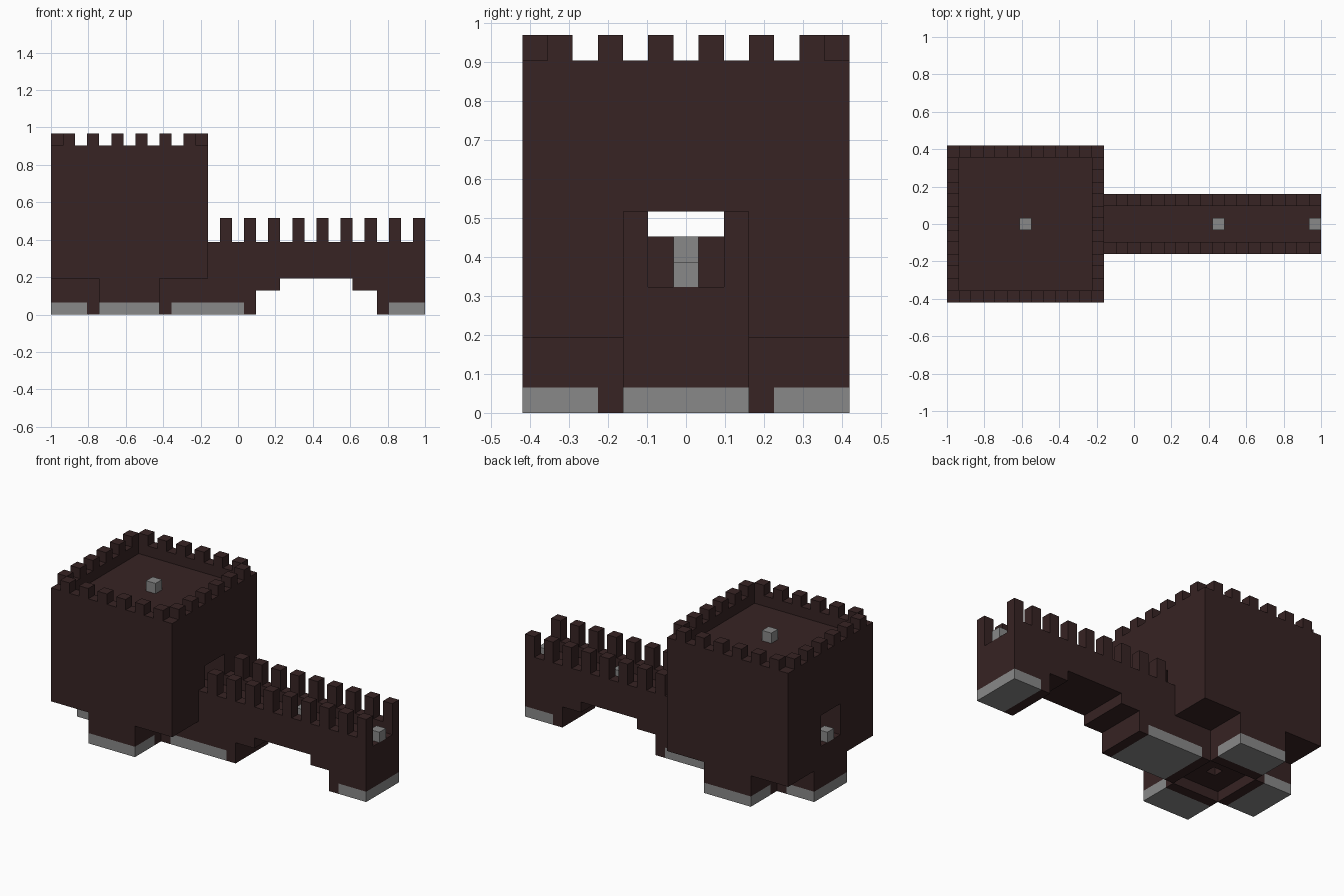
import bpy
import bmesh

if "Cube" in bpy.data.objects:
    bpy.data.objects.remove(bpy.data.objects["Cube"], do_unlink=True)

U = 2 / 31  # one building block


def material(name, colour):
    m = bpy.data.materials.new(name)
    m.use_nodes = True
    m.diffuse_color = (*colour, 1)
    m.node_tree.nodes["Principled BSDF"].inputs["Base Color"].default_value = (*colour, 1)
    return m


BRICK = material("dark brown brick", (0.038, 0.017, 0.017))
STONE = material("grey stone", (0.25, 0.25, 0.25))


def prism(name, profile, y0, y1, mat):
    """Extrude an x-z outline, given in blocks, from y0 to y1."""
    bm = bmesh.new()
    rows = [bm.verts.new(((x - 15.5) * U, (y0 - 6.5) * U, z * U)) for x, z in profile]
    face = bm.faces.new(rows)
    new = bmesh.ops.extrude_face_region(bm, geom=[face])["geom"]
    verts = [v for v in new if isinstance(v, bmesh.types.BMVert)]
    bmesh.ops.translate(bm, verts=verts, vec=(0, (y1 - y0) * U, 0))
    bmesh.ops.recalc_face_normals(bm, faces=bm.faces)
    mesh = bpy.data.meshes.new(name)
    bm.to_mesh(mesh)
    bm.free()
    mesh.materials.append(mat)
    obj = bpy.data.objects.new(name, mesh)
    bpy.context.collection.objects.link(obj)
    return obj


def box(name, x, y, z, mat=BRICK):
    """Box from (low, high) block ranges."""
    outline = [(x[0], z[0]), (x[1], z[0]), (x[1], z[1]), (x[0], z[1])]
    return prism(name, outline, y[0], y[1], mat)


def cut(obj, x, y, z):
    """Carve a box out of an object."""
    cutter = box("cutter", x, y, z)
    cutter.hide_render = True
    mod = obj.modifiers.new("cut", "BOOLEAN")
    mod.operation = "DIFFERENCE"
    mod.solver = "EXACT"
    mod.object = cutter
    bpy.context.view_layer.objects.active = obj
    bpy.ops.object.modifier_apply(modifier=mod.name)
    bpy.data.objects.remove(cutter, do_unlink=True)


def cube(name, x, y, z, mat=BRICK):
    return box(name, (x, x + 1), (y, y + 1), (z, z + 1), mat)


# Tower with sunken roof and a passage through it
tower = box("tower", (0, 13), (0, 13), (3, 14))
cut(tower, (1, 12), (1, 12), (13, 15))
cut(tower, (-1, 14), (5, 8), (5, 8))
box("passage_block", (5, 8), (5, 8), (5, 7))

# Tower battlements, leaving the corners open
for i in range(1, 12, 2):
    for edge in (0, 12):
        cube("tower_merlon", i, edge, 14)
        cube("tower_merlon", edge, i, 14)

# Cross-shaped tower footing with a central shaft
core = box("footing_core", (4, 9), (4, 9), (1, 3))
cut(core, (6, 7), (6, 7), (0, 2.9))
prism("west_leg", [(0, 1), (3, 1), (3, 0), (4, 0), (4, 3), (0, 3)], 4, 9, BRICK)
box("west_foot", (0, 3), (4, 9), (0, 1), STONE)
for side, outer, inner in (("front", (0, 3), (3, 4)), ("back", (10, 13), (9, 10))):
    box(side + "_leg", (4, 9), outer, (1, 3))
    box(side + "_leg_inner", (4, 9), inner, (0, 3))
    box(side + "_foot", (4, 9), outer, (0, 1), STONE)

# Stepped-arch bridge with a sunken walkway
arch = [(9, 0), (10, 0), (10, 1), (16, 1), (16, 0), (17, 0), (17, 2), (19, 2),
        (19, 3), (25, 3), (25, 2), (27, 2), (27, 0), (28, 0), (28, 1), (31, 1),
        (31, 6), (13, 6), (13, 3), (9, 3)]
bridge = prism("bridge", arch, 4, 9, BRICK)
cut(bridge, (12, 32), (5, 8), (5, 7))
box("bridge_near_foot", (10, 16), (4, 9), (0, 1), STONE)
box("bridge_far_foot", (28, 31), (4, 9), (0, 1), STONE)

# Bridge battlements
for x in range(14, 31, 2):
    for y in (4, 8):
        box("bridge_merlon", (x, x + 1), (y, y + 1), (6, 8))

# Small stone marker blocks on the walkway, passage and roof
for x, z in ((0, 5), (8, 6), (22, 5), (30, 5), (6, 13)):
    cube("stone_marker", x, 6, z, STONE)
